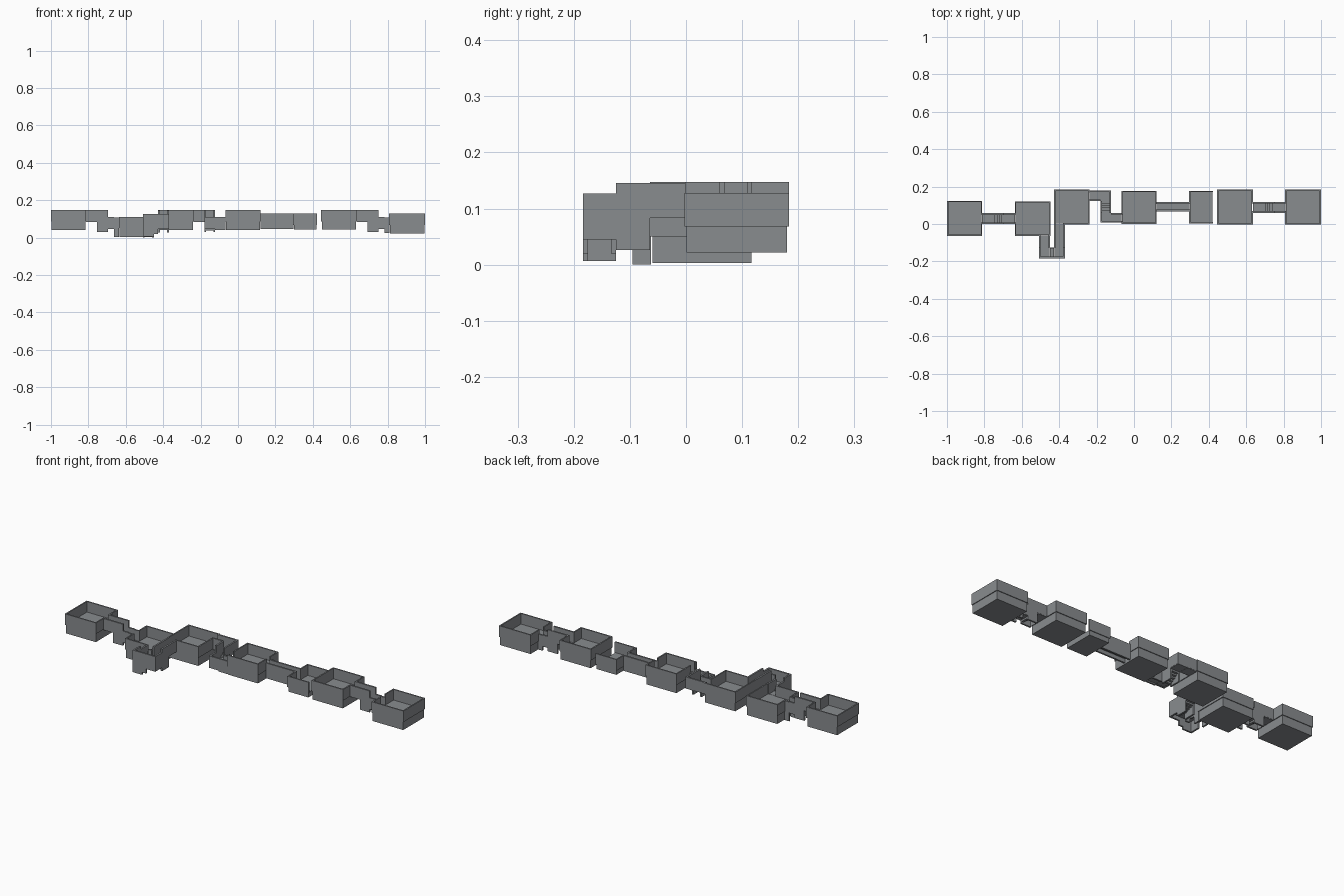
import bpy, bmesh
from mathutils import Matrix

if "Cube" in bpy.data.objects:
    bpy.data.objects.remove(bpy.data.objects["Cube"])

stone = bpy.data.materials.new("grey stone")
stone.diffuse_color = (0.25, 0.262, 0.275, 1)
stone.use_nodes = True
stone.node_tree.nodes["Principled BSDF"].inputs["Base Color"].default_value = stone.diffuse_color
H = 0.06  # wall height


def build(name, boxes):
    """One object from a list of (x0, x1, y0, y1, z0, z1) boxes."""
    bm = bmesh.new()
    for x0, x1, y0, y1, z0, z1 in boxes:
        m = Matrix.Translation(((x0 + x1) / 2, (y0 + y1) / 2, (z0 + z1) / 2))
        m = m @ Matrix.Diagonal((x1 - x0, y1 - y0, z1 - z0, 1))
        bmesh.ops.create_cube(bm, size=1, matrix=m)
    me = bpy.data.meshes.new(name)
    bm.to_mesh(me)
    bm.free()
    me.materials.append(stone)
    bpy.context.collection.objects.link(bpy.data.objects.new(name, me))


def spans(a, b, gaps):
    """Parts of a..b left over beside the door gaps."""
    out = []
    for g0, g1 in sorted(gaps):
        if g0 > a:
            out.append((a, g0))
        a = g1
    if a < b:
        out.append((a, b))
    return out


def room(name, x0, x1, y0, y1, floor, bottom, doors):
    """Foundation block with a thin, slightly wider wall ring above it."""
    i, t = 0.004, 0.007
    build(name + "_foundation", [(x0 + i, x1 - i, y0 + i, y1 - i, bottom, floor + 0.002)])
    gaps = {s: [(a, b) for d, a, b in doors if d == s] for s in "WESN"}
    walls = []
    for s, wx in (("W", x0), ("E", x1 - t)):
        walls += [(wx, wx + t, a, b, floor, floor + H) for a, b in spans(y0, y1, gaps[s])]
    for s, wy in (("S", y0), ("N", y1 - t)):
        walls += [(a, b, wy, wy + t, floor, floor + H) for a, b in spans(x0, x1, gaps[s])]
    build(name + "_walls", walls)


def tile(name, x0, x1, y0, y1, floor, sides, bottom=None, top=None, end=None, steps=1):
    """Corridor tile: floor plate or steps (end = floor at far side), walls on given sides."""
    bottom = floor if bottom is None else bottom
    top = floor + H if top is None else top
    end = floor if end is None else end
    t = 0.009
    ew = "W" in sides or "E" in sides
    boxes = []
    for k in range(steps):
        z = floor + (end - floor) * k / max(1, steps - 1)
        f0, f1 = k / steps, (k + 1) / steps
        if "N" in sides and "S" in sides or not ew:   # runs along +x
            b = (x0 + (x1 - x0) * f0, x0 + (x1 - x0) * f1, y0 + 0.001, y1 - 0.001)
        else:                                         # runs along -y
            b = (x0 + 0.001, x1 - 0.001, y1 - (y1 - y0) * f1, y1 - (y1 - y0) * f0)
        boxes.append(b + (z - (0.012 if steps > 1 else 0.003), z + 0.002))
    edge = {"W": (x0, x0 + t, y0, y1), "E": (x1 - t, x1, y0, y1),
            "S": (x0, x1, y0, y0 + t), "N": (x0, x1, y1 - t, y1)}
    boxes += [edge[s] + (bottom, top) for s in sides]
    build(name, boxes)


# Rooms, left to right
room("room_1", -1.0, -0.812, -0.064, 0.124, 0.087, 0.04, [("E", 0.009, 0.05)])
room("room_2", -0.637, -0.447, -0.064, 0.121, 0.05, 0.003,
     [("W", 0.009, 0.05), ("S", -0.499, -0.459)])
room("room_3", -0.427, -0.237, -0.002, 0.184, 0.087, 0.04,
     [("S", -0.418, -0.379), ("E", 0.132, 0.169)])
room("room_4", -0.067, 0.121, 0.0, 0.177, 0.087, 0.04,
     [("W", 0.016, 0.052), ("E", 0.077, 0.108)])
room("room_5", 0.295, 0.423, 0.003, 0.177, 0.068, 0.043, [("W", 0.077, 0.108), ("E", 0.01, 0.17)])
room("room_6", 0.445, 0.635, -0.002, 0.184, 0.087, 0.042, [("E", 0.069, 0.109)])
room("room_7", 0.808, 1.0, -0.003, 0.184, 0.068, 0.022, [("W", 0.069, 0.109)])

# Straight stair corridors: level tile, stair, low tile with a deeper end
for n, x, y, low in (("left", -0.812, 0.0, 0.003), ("right", 0.635, 0.06, 0.024)):
    y1 = y + 0.058
    tile(n + "_corridor_level", x, x + 0.058, y, y1, 0.087, "NS")
    tile(n + "_corridor_stair", x + 0.058, x + 0.117, y, y1, 0.087, "NS", 0.03, 0.147, 0.05, 5)
    tile(n + "_corridor_low", x + 0.117, x + 0.149, y, y1, 0.05, "NS")
    tile(n + "_corridor_end", x + 0.149, x + 0.176, y, y1, 0.05, "NS", low, 0.108)

# U-shaped corridor from room 3 round to room 2
tile("u_corridor_level", -0.427, -0.37, -0.064, -0.002, 0.086, "WE")
tile("u_corridor_stair", -0.427, -0.37, -0.125, -0.064, 0.086, "WE", 0.026, 0.146, 0.067, 5)
tile("u_corridor_right_corner", -0.427, -0.37, -0.184, -0.125, 0.067, "SE", 0.045)
tile("u_corridor_link", -0.45, -0.427, -0.184, -0.125, 0.067, "NS", 0.02, 0.127)
tile("u_corridor_left_corner", -0.508, -0.45, -0.184, -0.125, 0.067, "SW", 0.007)
tile("u_corridor_lower_stair", -0.508, -0.45, -0.125, -0.095, 0.05, "WE", 0.04, 0.11, 0.064, 3)
tile("u_corridor_end", -0.508, -0.45, -0.095, -0.062, 0.05, "WE", 0.0, 0.11)

# S-shaped corridor from room 3 to room 4
tile("s_corridor_level", -0.238, -0.18, 0.122, 0.179, 0.087, "NS")
tile("s_corridor_upper_corner", -0.18, -0.122, 0.122, 0.179, 0.087, "NE")
tile("s_corridor_stair", -0.18, -0.122, 0.06, 0.122, 0.087, "WE", 0.03, 0.147, 0.05, 5)
tile("s_corridor_lower_corner", -0.18, -0.122, 0.007, 0.06, 0.05, "WS", 0.045, 0.11)
tile("s_corridor_end", -0.122, -0.066, 0.007, 0.06, 0.05, "NS", 0.04, 0.11)

# Straight corridor from room 4 to room 5
tile("middle_corridor", 0.12, 0.296, 0.068, 0.117, 0.068, "NS", 0.045)
